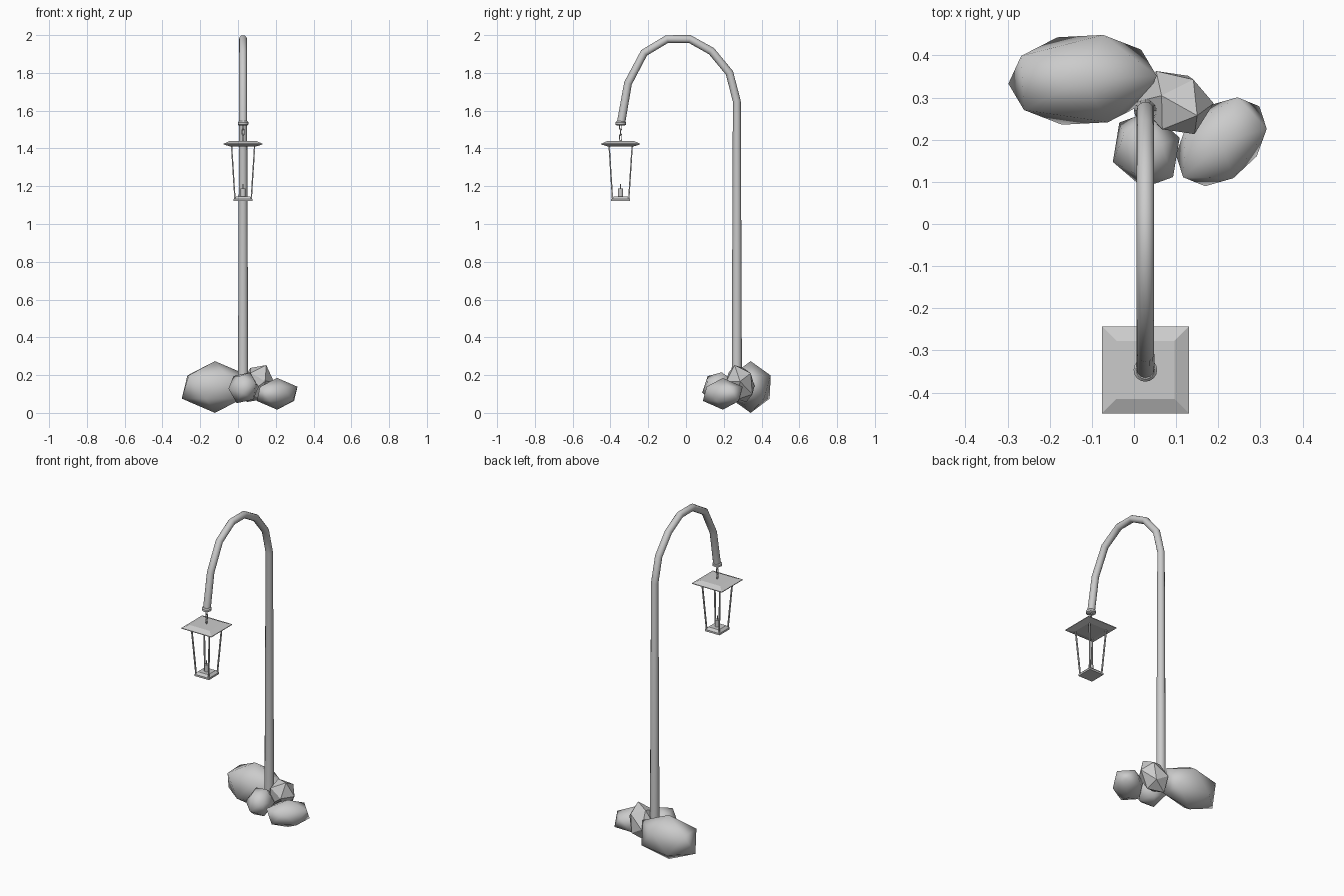
import bpy, math
from mathutils import Matrix

if "Cube" in bpy.data.objects:
    bpy.data.objects.remove(bpy.data.objects["Cube"])

CX, LY = 0.027, -0.346      # pole x, lantern y


def smooth(ob, angle=40):
    bpy.context.view_layer.objects.active = ob
    ob.select_set(True)
    bpy.ops.object.shade_smooth_by_angle(angle=math.radians(angle))
    ob.select_set(False)


def rock(name, loc, size, rot):
    bpy.ops.mesh.primitive_ico_sphere_add(subdivisions=1, radius=1, location=loc,
                                          rotation=[math.radians(a) for a in rot])
    ob = bpy.context.object
    ob.name = name
    ob.scale = size
    ob.data.shade_smooth()


def stack(name, rings, sides, rot=0.0, center=(CX, LY)):
    """Closed solid from (radius, z) rings around a vertical axis."""
    verts, faces = [], []
    for r, z in rings:
        for i in range(sides):
            a = rot + 2 * math.pi * i / sides
            verts.append((center[0] + r * math.cos(a), center[1] + r * math.sin(a), z))
    for k in range(len(rings) - 1):
        for i in range(sides):
            j = (i + 1) % sides
            faces.append((k * sides + i, k * sides + j, (k + 1) * sides + j, (k + 1) * sides + i))
    faces.append(tuple(reversed(range(sides))))
    faces.append(tuple((len(rings) - 1) * sides + i for i in range(sides)))
    me = bpy.data.meshes.new(name)
    me.from_pydata(verts, [], faces)
    ob = bpy.data.objects.new(name, me)
    bpy.context.collection.objects.link(ob)
    return ob


def square(name, rings):
    """Square stack given by half-widths."""
    return stack(name, [(h * math.sqrt(2), z) for h, z in rings], 4, math.pi / 4)


def tube(name, pts, radii, depth, res, cyclic=False):
    cu = bpy.data.curves.new(name, 'CURVE')
    cu.dimensions = '3D'
    cu.bevel_depth = depth
    cu.bevel_resolution = res
    cu.use_fill_caps = not cyclic
    sp = cu.splines.new('POLY')
    sp.points.add(len(pts) - 1)
    for p, co, r in zip(sp.points, pts, radii):
        p.co = (*co, 1)
        p.radius = r
    sp.use_cyclic_u = cyclic
    ob = bpy.data.objects.new(name, cu)
    bpy.context.collection.objects.link(ob)
    return ob


# Rocks around the foot
rock("large_rock", (-0.122, 0.342, 0.137), (0.197, 0.122, 0.137), (0, 0, 3))
rock("front_rock", (0.029, 0.176, 0.133), (0.083, 0.097, 0.09), (0, 25, 20))
rock("right_rock", (0.207, 0.195, 0.101), (0.138, 0.097, 0.084), (0, 0, 223))
rock("back_rock", (0.098, 0.288, 0.155), (0.085, 0.08, 0.115), (20, 25, 10))

# Pole bending over into the hook
path = [(0.269, 0.12), (0.269, 1.65), (0.230, 1.80), (0.135, 1.915), (0.02, 1.979),
        (-0.10, 1.979), (-0.222, 1.906), (-0.307, 1.745), (-0.345, 1.53)]
radii = [1.3, 1.0, 1.0, 1.0, 1.0, 1.0, 1.0, 1.0, 1.05]
tube("pole", [(CX, y, z) for y, z in path], radii, 0.021, 4)
smooth(stack("pole_collar", [(0.022, 1.522), (0.028, 1.526), (0.028, 1.538), (0.022, 1.544)], 16))

# Chain links, alternating direction
for i in range(3):
    z = 1.515 - i * 0.028
    pts = []
    for u, w in ((-1, -0.6), (-0.5, -1), (0.5, -1), (1, -0.6), (1, 0.6), (0.5, 1), (-0.5, 1), (-1, 0.6)):
        d = u * 0.006
        off = (d, 0) if i % 2 == 1 else (0, d)
        pts.append((CX + off[0], LY + off[1], z + w * 0.018))
    tube("chain_link_%d" % (i + 1), pts, [1] * 8, 0.0025, 1, True)

# Lantern roof with sloping rim above and below
square("lantern_roof", [(0.066, 1.41), (0.103, 1.421), (0.103, 1.425), (0.069, 1.44)])

# Four tapering corner posts
for i, (sx, sy) in enumerate(((1, 1), (-1, 1), (-1, -1), (1, -1))):
    tube("lantern_post_%d" % (i + 1),
         [(CX + sx * 0.043, LY + sy * 0.043, 1.13), (CX + sx * 0.061, LY + sy * 0.061, 1.413)],
         [1, 1], 0.005, 0)

# Lantern base and candle
square("lantern_base", [(0.05, 1.121), (0.05, 1.132), (0.036, 1.146)])
smooth(stack("candle", [(0.014, 1.14), (0.014, 1.188)], 10))
smooth(stack("candle_wick", [(0.003, 1.185), (0.003, 1.212)], 6))
